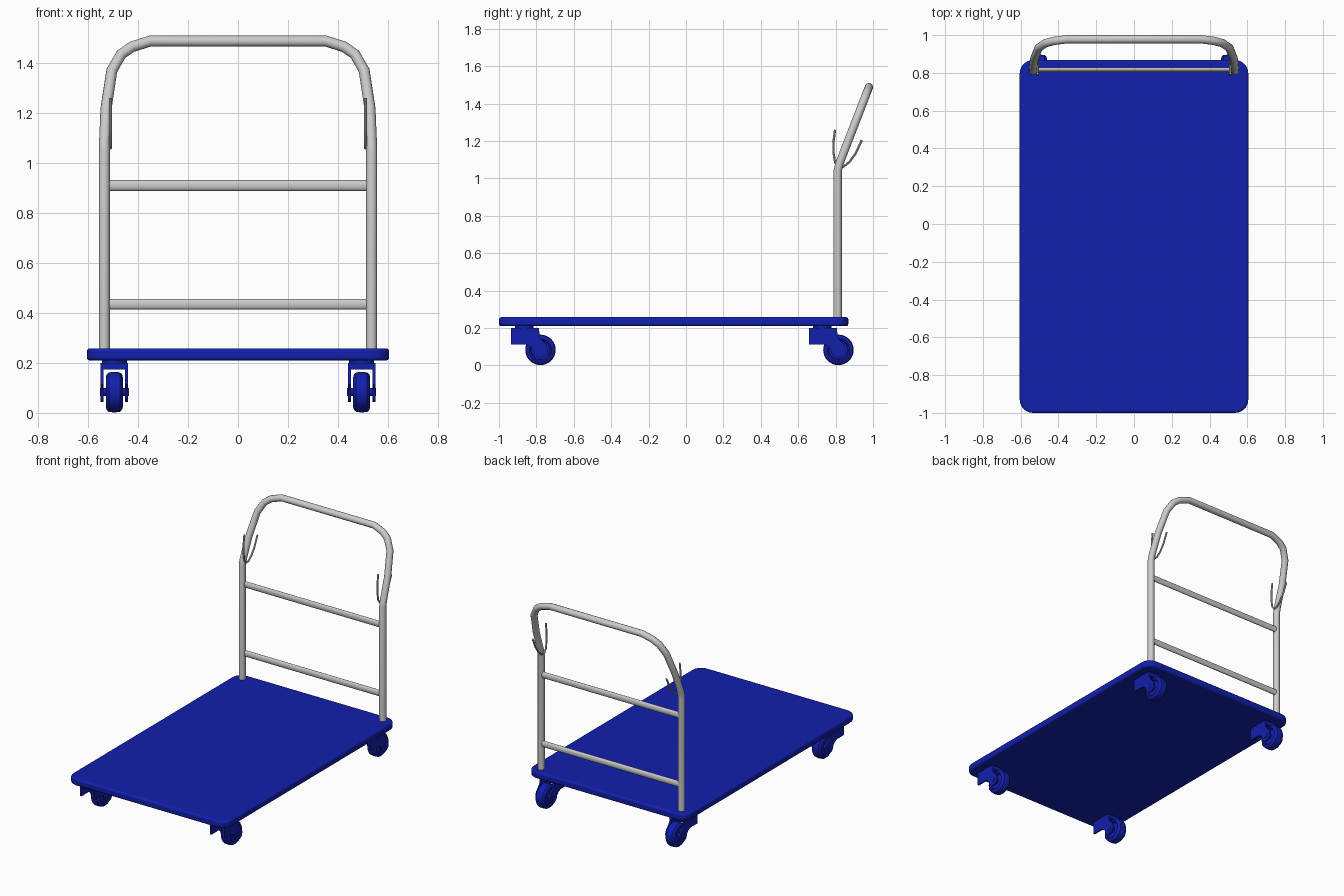
import bpy, bmesh, math
from mathutils import Matrix, Vector

if "Cube" in bpy.data.objects:
    bpy.data.objects.remove(bpy.data.objects["Cube"])

blue = bpy.data.materials.new("blue_paint")
blue.diffuse_color = (0.006, 0.014, 0.42, 1)
blue.use_nodes = True
blue.node_tree.nodes["Principled BSDF"].inputs["Base Color"].default_value = blue.diffuse_color


def finish(name, bm, mat=None, bevel=0, angle=35):
    bmesh.ops.recalc_face_normals(bm, faces=bm.faces[:])
    me = bpy.data.meshes.new(name)
    bm.to_mesh(me)
    bm.free()
    ob = bpy.data.objects.new(name, me)
    bpy.context.collection.objects.link(ob)
    if mat:
        me.materials.append(mat)
    bpy.ops.object.select_all(action='DESELECT')
    bpy.context.view_layer.objects.active = ob
    ob.select_set(True)
    bpy.ops.object.shade_smooth_by_angle(angle=math.radians(angle))
    if bevel:
        m = ob.modifiers.new("bevel", 'BEVEL')
        m.width, m.segments = bevel, 3
        m.limit_method, m.angle_limit = 'ANGLE', math.radians(50)
    return ob


def tube(name, pts, r, res=4):
    cu = bpy.data.curves.new(name, 'CURVE')
    cu.dimensions = '3D'
    cu.bevel_depth, cu.bevel_resolution, cu.use_fill_caps = r, res, True
    sp = cu.splines.new('POLY')
    sp.points.add(len(pts) - 1)
    for p, co in zip(sp.points, pts):
        p.co = (*co, 1)
    tmp = bpy.data.objects.new(name + "_path", cu)
    bpy.context.collection.objects.link(tmp)
    me = bpy.data.meshes.new_from_object(tmp.evaluated_get(bpy.context.evaluated_depsgraph_get()))
    bpy.data.objects.remove(tmp)
    bm = bmesh.new()
    bm.from_mesh(me)
    return finish(name, bm, angle=40)


def box(bm, lo, hi):
    lo, hi = Vector(lo), Vector(hi)
    mat = Matrix.Translation((lo + hi) / 2) @ Matrix.Diagonal((*(hi - lo), 1))
    return bmesh.ops.create_cube(bm, size=1, matrix=mat)["verts"]


def disc_x(bm, c, r, depth, n=24):
    mat = Matrix.Translation(c) @ Matrix.Rotation(math.pi / 2, 4, 'Y')
    bmesh.ops.create_cone(bm, cap_ends=True, segments=n, radius1=r, radius2=r, depth=depth, matrix=mat)


# Platform with rounded corners
bm = bmesh.new()
box(bm, (-0.605, -1, 0.21), (0.605, 0.868, 0.258))
edges = [e for e in bm.edges if abs(e.verts[0].co.z - e.verts[1].co.z) > 0.01]
bmesh.ops.bevel(bm, geom=edges, offset=0.07, segments=6, profile=0.5, affect='EDGES')
finish("platform", bm, blue, bevel=0.012)

# Push handle: upright legs, leaning back into a rounded hoop
half = [(0.535, 0.25), (0.535, 1.04), (0.534, 1.08), (0.528, 1.22), (0.505, 1.37),
        (0.468, 1.435), (0.425, 1.465), (0.352, 1.488)]
lean = lambda z: 0.811 + max(0, z - 1.055) * 0.386
left = [(-x, lean(z), z) for x, z in half]
tube("push_handle", left + [(-x, y, z) for x, y, z in reversed(left)], 0.0222)

# Flattened cross bars
for name, z in (("lower_cross_bar", 0.435), ("upper_cross_bar", 0.91)):
    bm = bmesh.new()
    disc_x(bm, (0, 0, 0), 0.0215, 1.05, 16)
    bmesh.ops.transform(bm, verts=bm.verts[:],
                        matrix=Matrix.Translation((0, 0.816, z)) @ Matrix.Diagonal((1, 0.55, 1, 1)))
    finish(name, bm)

# Thin wire hooks on the inside of each leg
hook = [(0.797, 1.26), (0.789, 1.20), (0.788, 1.14), (0.797, 1.085), (0.815, 1.06),
        (0.84, 1.062), (0.873, 1.087), (0.908, 1.135), (0.94, 1.205)]
for side, s in (("left", -1), ("right", 1)):
    tube(side + "_wire_hook", [(s * 0.51, y, z) for y, z in hook], 0.006, 2)

# Wheel cross-section (x across, radius) and fork side outline (y from axle, z)
tyre = [(-0.02, 0.0), (-0.02, 0.05), (-0.03, 0.053), (-0.034, 0.06), (-0.031, 0.071), (-0.022, 0.079),
        (0, 0.0815), (0.022, 0.079), (0.031, 0.071), (0.034, 0.06), (0.03, 0.053), (0.02, 0.05), (0.02, 0.0)]
AX = 0.083
arc = [(0.04 * math.cos(a), AX + 0.04 * math.sin(a))
       for a in (math.radians(40 - 22 * i) for i in range(11))]
outline = [(-0.157, 0.2), (-0.008, 0.2), (-0.004, 0.15)] + arc + [(-0.055, 0.102), (-0.08, 0.113), (-0.157, 0.113)]

for side, s in (("left", -1), ("right", 1)):
    for end, y in (("front", -0.778), ("rear", 0.815)):
        x = s * 0.495
        tag = f"{end}_{side}"
        # Wheel turned around its axle
        bm = bmesh.new()
        vs = [bm.verts.new((x + a, y, AX + r)) for a, r in tyre]
        es = [bm.edges.new(p) for p in zip(vs, vs[1:])]
        bmesh.ops.spin(bm, geom=vs + es, cent=(x, y, AX), axis=(1, 0, 0), angle=2 * math.pi, steps=32)
        bmesh.ops.remove_doubles(bm, verts=bm.verts[:], dist=0.0002)
        finish(tag + "_wheel", bm, blue)
        # Axle
        bm = bmesh.new()
        disc_x(bm, (x, y, AX), 0.016, 0.116, 16)
        finish(tag + "_axle", bm, blue)
        # Fork: two side plates joined by a bridge
        bm = bmesh.new()
        for k in (-0.055, 0.043):
            f = bm.faces.new([bm.verts.new((x + k, y + a, z)) for a, z in outline])
            ext = bmesh.ops.extrude_face_region(bm, geom=[f])["geom"]
            bmesh.ops.translate(bm, vec=(0.012, 0, 0),
                                verts=[v for v in ext if isinstance(v, bmesh.types.BMVert)])
        box(bm, (x - 0.05, y - 0.157, 0.174), (x + 0.05, y - 0.008, 0.2))
        finish(tag + "_fork", bm, blue)
        # Swivel bearing under the platform
        bm = bmesh.new()
        bmesh.ops.create_cone(bm, cap_ends=True, segments=24, radius1=0.05, radius2=0.05, depth=0.025,
                              matrix=Matrix.Translation((x, y - 0.087, 0.205)))
        finish(tag + "_swivel", bm, blue)
